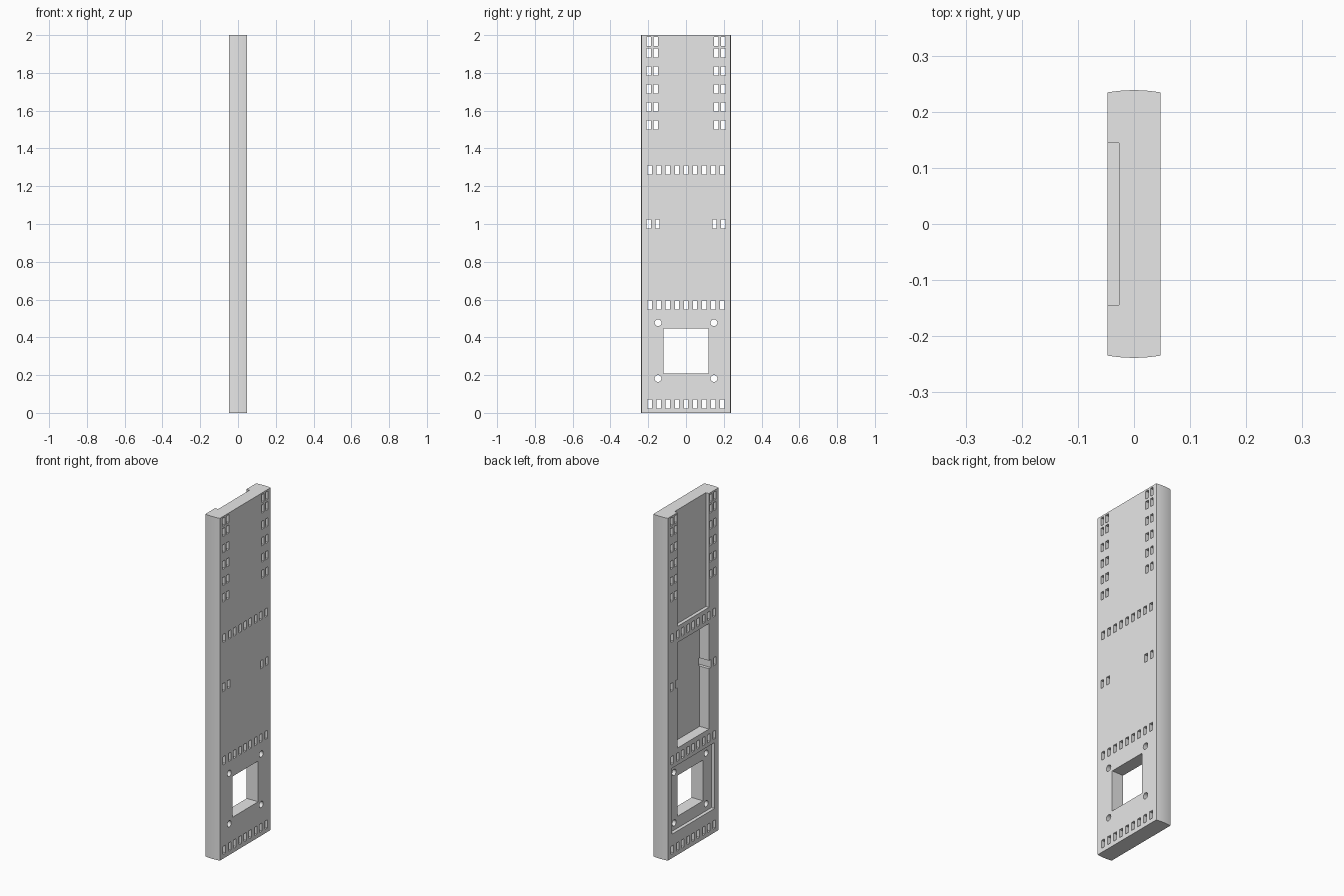
import bpy
import bmesh
import math
from mathutils import Matrix, Vector

cube = bpy.data.objects.get("Cube")
if cube:
    bpy.data.objects.remove(cube, do_unlink=True)

HALF_X, HALF_Y, BULGE, HEIGHT = 0.047, 0.2345, 0.004, 2.0

grey = bpy.data.materials.new("plain grey")
grey.use_nodes = True
grey.diffuse_color = (0.8, 0.8, 0.8, 1)
grey.node_tree.nodes["Principled BSDF"].inputs["Base Color"].default_value = (0.8, 0.8, 0.8, 1)


def make_object(name, bm):
    bmesh.ops.recalc_face_normals(bm, faces=bm.faces)
    mesh = bpy.data.meshes.new(name)
    bm.to_mesh(mesh)
    bm.free()
    mesh.materials.append(grey)
    obj = bpy.data.objects.new(name, mesh)
    bpy.context.collection.objects.link(obj)
    return obj


def add_box(bm, x0, x1, y0, y1, z0, z1):
    centre = Vector((x0 + x1, y0 + y1, z0 + z1)) / 2
    size = Matrix.Diagonal((x1 - x0, y1 - y0, z1 - z0, 1))
    bmesh.ops.create_cube(bm, size=1, matrix=Matrix.Translation(centre) @ size)


def add_slot(bm, y, z):
    w, h = 0.0115, 0.0235
    add_box(bm, -0.1, 0.1, y - w, y + w, z - h, z + h)


# Panel: flat broad faces with gently bowed narrow edges
bm = bmesh.new()
steps = 12
edge = [(HALF_X * (1 - 2 * i / steps),
         HALF_Y + BULGE * (1 - (1 - 2 * i / steps) ** 2)) for i in range(steps + 1)]
outline = edge + [(-x, -y) for x, y in edge]
base = bm.faces.new([bm.verts.new((x, y, 0)) for x, y in outline])
top = bmesh.ops.extrude_face_region(bm, geom=[base])["geom"]
bmesh.ops.translate(bm, vec=(0, 0, HEIGHT),
                    verts=[v for v in top if isinstance(v, bmesh.types.BMVert)])
panel = make_object("panel", bm)

# Recesses in the -x face: shallow upper, deep middle, shallow lower
bm = bmesh.new()
for depth, half_width, low, high in ((0.02, 0.1445, 1.335, 2.1),
                                     (0.06, 0.1445, 0.624, 1.24),
                                     (0.02, 0.197, 0.14, 0.525)):
    add_box(bm, -0.1, depth - HALF_X, -half_width, half_width, low, high)
recess_cutter = make_object("recess_cutter", bm)

# Through openings: window, screw holes and slots
bm = bmesh.new()
add_box(bm, -0.1, 0.1, -0.119, 0.119, 0.209, 0.447)
for side in (-1, 1):
    for z in (0.182, 0.477):
        bmesh.ops.create_cone(bm, cap_ends=True, segments=32, radius1=0.018,
                              radius2=0.018, depth=0.2,
                              matrix=Matrix.Translation((0, side * 0.148, z))
                              @ Matrix.Rotation(math.pi / 2, 4, 'Y'))
    for y in (0.151, 0.198):
        add_slot(bm, side * y, 1.0)
    for y in (0.161, 0.198):
        add_slot(bm, side * y, 1.967)
        for i in range(5):
            add_slot(bm, side * y, 1.524 + i * 0.0955)
for z in (0.048, 0.571, 1.286):
    for i in range(-4, 5):
        add_slot(bm, i * 0.048, z)
opening_cutter = make_object("opening_cutter", bm)

# Cut the panel, then discard the cutters
bpy.ops.object.select_all(action='DESELECT')
bpy.context.view_layer.objects.active = panel
panel.select_set(True)
for cutter in (recess_cutter, opening_cutter):
    cutter.hide_render = True
    cut = panel.modifiers.new(cutter.name, 'BOOLEAN')
    cut.operation = 'DIFFERENCE'
    cut.solver = 'EXACT'
    cut.object = cutter
    bpy.ops.object.modifier_apply(modifier=cut.name)
    bpy.data.objects.remove(cutter, do_unlink=True)
bpy.ops.object.shade_smooth_by_angle(angle=math.radians(30))
